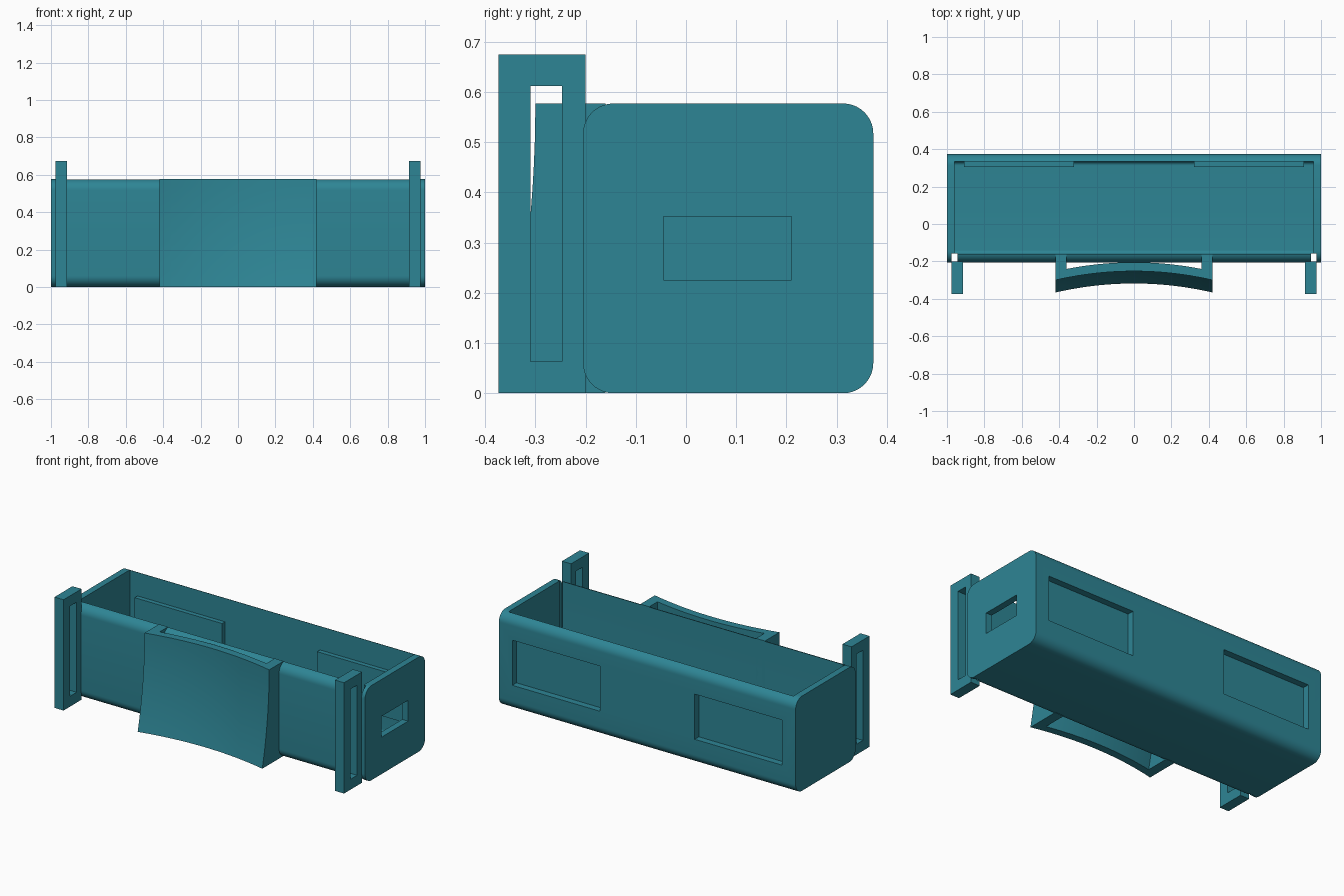
import bpy, bmesh, math

cube = bpy.data.objects.get("Cube")
if cube:
    bpy.data.objects.remove(cube, do_unlink=True)

teal = bpy.data.materials.new("teal_plastic")
teal.use_nodes = True
teal.diffuse_color = (0.027, 0.235, 0.30, 1)
teal.node_tree.nodes["Principled BSDF"].inputs["Base Color"].default_value = teal.diffuse_color

FRONT, BACK, HEIGHT, WALL = -0.205, 0.373, 0.577, 0.04


def finish(name, bm):
    bmesh.ops.recalc_face_normals(bm, faces=bm.faces)
    mesh = bpy.data.meshes.new(name)
    bm.to_mesh(mesh)
    bm.free()
    mesh.materials.append(teal)
    obj = bpy.data.objects.new(name, mesh)
    bpy.context.scene.collection.objects.link(obj)
    return obj


def box(name, xs, ys, zs):
    bm = bmesh.new()
    bmesh.ops.create_cube(bm, size=1)
    for v in bm.verts:
        v.co = [(s[0] + s[1]) / 2 + c * (s[1] - s[0]) for c, s in zip(v.co, (xs, ys, zs))]
    return finish(name, bm)


def rounded_bar(name, half, ys, zs, radius, steps=10):
    """Rounded rectangle in the y-z plane, extruded along x."""
    bm = bmesh.new()
    corners = [(ys[1] - radius, zs[1] - radius), (ys[0] + radius, zs[1] - radius),
               (ys[0] + radius, zs[0] + radius), (ys[1] - radius, zs[0] + radius)]
    ring = []
    for i, (y, z) in enumerate(corners):
        for k in range(steps + 1):
            a = math.pi / 2 * (i + k / steps)
            ring.append(bm.verts.new((-half, y + radius * math.cos(a), z + radius * math.sin(a))))
    cap = bm.faces.new(ring)
    ext = bmesh.ops.extrude_face_region(bm, geom=[cap])["geom"]
    bmesh.ops.translate(bm, vec=(2 * half, 0, 0),
                        verts=[g for g in ext if isinstance(g, bmesh.types.BMVert)])
    return finish(name, bm)


def combine(obj, other, operation):
    mod = obj.modifiers.new(operation.lower(), "BOOLEAN")
    mod.operation, mod.solver, mod.object = operation, "EXACT", other
    bpy.context.view_layer.update()
    mesh = bpy.data.meshes.new_from_object(obj.evaluated_get(bpy.context.evaluated_depsgraph_get()))
    obj.modifiers.clear()
    obj.data = mesh
    bpy.data.objects.remove(other, do_unlink=True)


def smooth(obj):
    bpy.ops.object.select_all(action="DESELECT")
    obj.select_set(True)
    bpy.context.view_layer.objects.active = obj
    bpy.ops.object.shade_smooth_by_angle(angle=math.radians(30))


def span(side, a, b):
    return sorted((side * a, side * b))


# Open tray with rounded long edges
tray = rounded_bar("tray", 1, (FRONT, BACK), (0, HEIGHT), 0.06)
cavity = rounded_bar("cavity_cutter", 0.96, (FRONT + 0.045, BACK - WALL), (WALL, 0.8), 0.02)
combine(tray, cavity, "DIFFERENCE")

# Back pockets with raised panels inside, and corner reliefs beside the loops
for side in (-1, 1):
    panel = box("panel", span(side, 0.32, 0.91), (0.305, 0.35), (0.155, 0.43))
    combine(tray, panel, "UNION")
    pocket = box("pocket_cutter", span(side, 0.32, 0.91), (BACK - WALL, 0.5), (0.155, 0.43))
    combine(tray, pocket, "DIFFERENCE")
    relief = box("relief_cutter", span(side, 0.945, 0.976), (-0.3, -0.159), (-0.1, 0.8))
    combine(tray, relief, "DIFFERENCE")

# Cable window in one end
window = box("window_cutter", (0.9, 1.1), (-0.045, 0.21), (0.225, 0.352))
combine(tray, window, "DIFFERENCE")
smooth(tray)

# Slotted strap loops
for side, name in ((1, "left_strap_loop"), (-1, "right_strap_loop")):
    loop = box(name, span(side, 0.915, 0.976), (-0.373, -0.2), (0, 0.675))
    slot = box("slot_cutter", span(side, 0.85, 1.05), (-0.31, -0.247), (0.063, 0.612))
    combine(loop, slot, "DIFFERENCE")


# Curved front pad: hollow across and flaring toward the bottom
def pad_y(x, z):
    return -0.252 - 0.048 * (x / 0.42) ** 2 - 0.066 * (1 - z / HEIGHT) ** 2


def curved_block(name, x0, x1, back, nx, nz=14):
    """Block whose front follows the pad curve; back gives the rear depth."""
    bm = bmesh.new()
    grids = []
    for depth in (lambda x, z: pad_y(x, z), back):
        rows = []
        for j in range(nz + 1):
            z = HEIGHT * j / nz
            xs = [x0 + (x1 - x0) * i / nx for i in range(nx + 1)]
            rows.append([bm.verts.new((x, depth(x, z), z)) for x in xs])
        grids.append(rows)
        for j in range(nz):
            for i in range(nx):
                bm.faces.new((rows[j][i], rows[j][i + 1], rows[j + 1][i + 1], rows[j + 1][i]))
    f, b = grids
    for j in (0, nz):
        for i in range(nx):
            bm.faces.new((f[j][i], f[j][i + 1], b[j][i + 1], b[j][i]))
    for i in (0, nx):
        for j in range(nz):
            bm.faces.new((f[j][i], f[j + 1][i], b[j + 1][i], b[j][i]))
    return finish(name, bm)


smooth(curved_block("front_pad", -0.36, 0.36, lambda x, z: pad_y(x, z) + 0.047, 24))
for side, name in ((1, "left_pad_arm"), (-1, "right_pad_arm")):
    x0, x1 = span(side, 0.36, 0.42)
    smooth(curved_block(name, x0, x1, lambda x, z: -0.16, 2))
